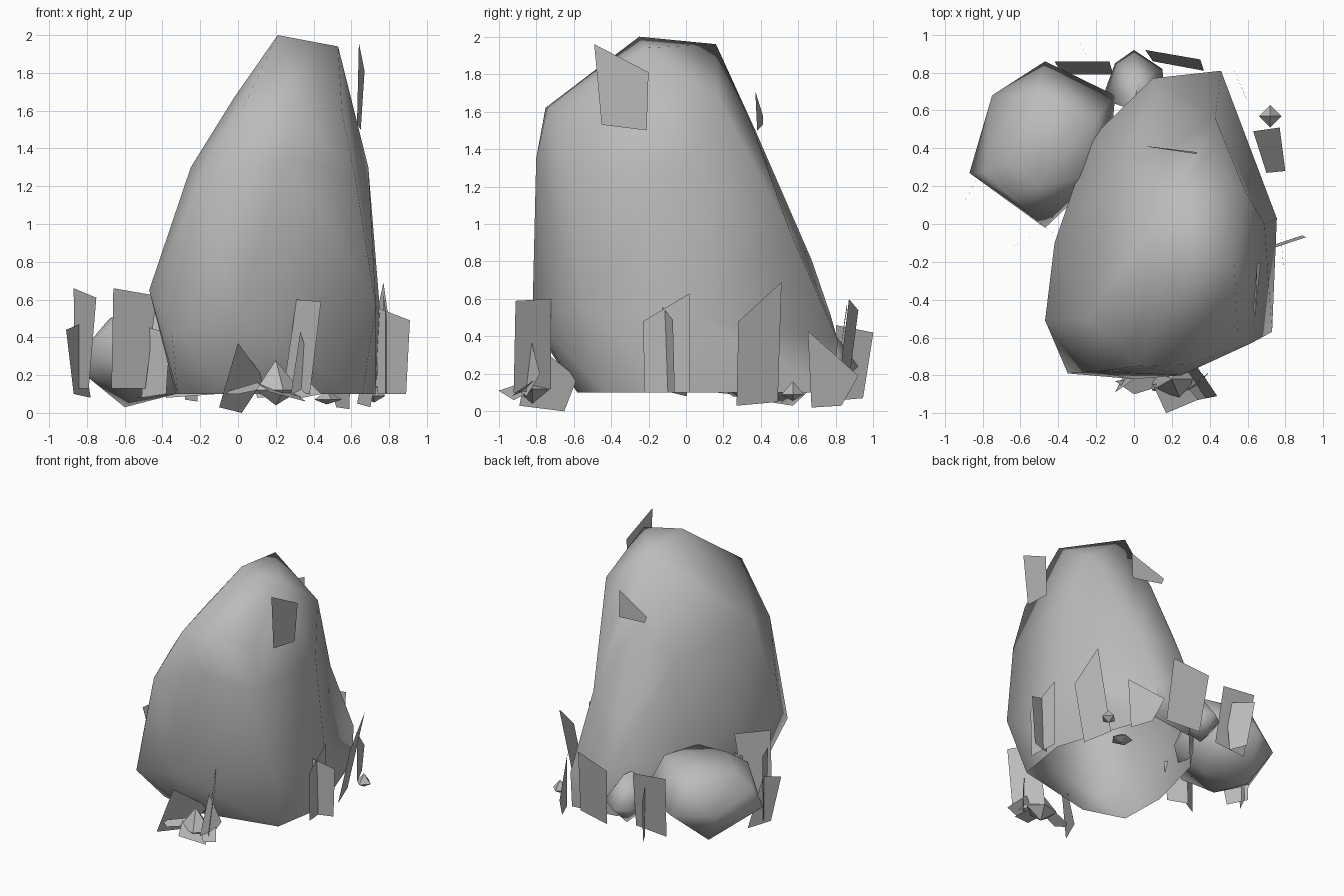
import bpy, bmesh, math
from mathutils import Vector

if "Cube" in bpy.data.objects:
    bpy.data.objects.remove(bpy.data.objects["Cube"])

stone = bpy.data.materials.new("stone_grey")
stone.diffuse_color = (0.5, 0.5, 0.5, 1)
stone.use_nodes = True
stone.node_tree.nodes["Principled BSDF"].inputs["Base Color"].default_value = stone.diffuse_color


def add_object(name, bm):
    mesh = bpy.data.meshes.new(name)
    bm.to_mesh(mesh)
    bm.free()
    obj = bpy.data.objects.new(name, mesh)
    mesh.materials.append(stone)
    bpy.context.collection.objects.link(obj)
    return obj


def rock(name, points, angle=38, open_below=None, dents=()):
    """Chiselled stone: hull around its corner points, soft between sharp edges."""
    bm = bmesh.new()
    for p in points:
        bm.verts.new(p)
    bmesh.ops.convex_hull(bm, input=bm.verts[:])
    loose = [v for v in bm.verts if not v.link_faces]
    bmesh.ops.delete(bm, geom=loose, context='VERTS')
    bmesh.ops.recalc_face_normals(bm, faces=bm.faces[:])
    # open underside
    if open_below is not None:
        under = [f for f in bm.faces if all(v.co.z < open_below for v in f.verts)]
        bmesh.ops.delete(bm, geom=under, context='FACES')
    # hollows pushed into the hull
    for old, new in dents:
        near = min(bm.verts, key=lambda v: (v.co - Vector(old)).length)
        near.co = new
    obj = add_object(name, bm)
    bpy.ops.object.select_all(action='DESELECT')
    bpy.context.view_layer.objects.active = obj
    obj.select_set(True)
    bpy.ops.object.shade_smooth_by_angle(angle=math.radians(angle))


def pebble(name, centre, size, sides=6):
    """Small faceted stone: ring with a top and bottom point."""
    c, (rx, ry, rz) = Vector(centre), size
    ring = [c + Vector((rx * math.cos(math.tau * i / sides),
                        ry * math.sin(math.tau * i / sides), 0)) for i in range(sides)]
    rock(name, ring + [c + Vector((0, 0, rz)), c - Vector((0, 0, rz * 0.5))], 20)


def leaf(name, *corners):
    """Flat four-cornered card."""
    bm = bmesh.new()
    bm.faces.new([bm.verts.new(c) for c in corners])
    add_object(name, bm)


# Main boulder, from foot to crown
foot = [(-.32, -.48, .1), (0, -.58, .1), (.66, -.43, .1), (.73, 0, .1),
        (.46, .79, .1), (.1, .74, .1), (-.2, .4, .1), (-.33, -.1, .1)]
belly = [(-.47, -.51, .65), (-.35, -.79, .42), (0, -.82, .5),
         (.73, -.57, .57), (.755, .03, .5), (.46, .81, .38),
         (.1, .77, .52), (-.23, .45, .5), (-.42, -.1, .6)]
shoulder = [(-.25, -.5, 1.3), (-.2, -.78, 1.2), (.25, -.8, 1.35), (.62, -.63, 1.25),
            (.69, 0, 1.3), (.5, .64, .9), (.12, .67, .81), (-.1, .32, 1.2)]
crown = [(.03, -.75, 1.62), (.3, -.74, 1.62), (.55, -.58, 1.6), (-.02, -.4, 1.67),
         (.59, .17, 1.67), (.15, .37, 1.5), (.38, .37, 1.48), (.21, -.25, 2),
         (.22, .16, 1.96), (.53, -.22, 1.94)]
rock("main_boulder", foot + belly + shoulder + crown, 75, .11,
     [((.5, .64, .9), (.43, .56, .95))])

# Lower stones behind the boulder
rock("side_boulder",
     [(-.87, .27, .25), (-.75, .68, .3), (-.47, .86, .3), (-.1, .68, .32),
      (-.13, .3, .3), (-.47, -.02, .28), (-.68, .33, .5), (-.52, .68, .57),
      (-.2, .56, .6), (-.28, .25, .59), (-.5, .2, .57), (-.64, .13, .5),
      (-.79, .27, .37), (-.6, .57, .03), (-.33, .4, .1), (-.55, .25, .08)], 80)
rock("back_boulder",
     [(-.17, .66, .25), (-.1, .85, .24), (0, .92, .24), (.15, .82, .25),
      (.17, .62, .25), (.02, .76, .46), (0, .6, .46), (0, .75, .08)], 80)

# Pebbles
pebble("front_pebble", (.2, -.82, .12), (.13, .1, .16), 5)
pebble("side_pebble", (.72, .57, .09), (.06, .06, .07), 4)
pebble("under_pebble", (.47, .42, .07), (.08, .08, .05), 5)

# Cards around the left side
leaf("left_leaf_tall", (-.87, .27, .66), (-.75, .03, .61), (-.79, .11, .13), (-.865, .26, .13))
leaf("left_leaf_front", (-.66, -.13, .66), (-.43, 0, .62), (-.49, -.034, .13), (-.67, -.136, .13))
leaf("left_leaf_outer", (-.91, .09, .44), (-.84, .22, .47), (-.78, .33, .08), (-.87, .165, .1))
leaf("left_leaf_inner", (-.5, 0, .46), (-.36, -.09, .42), (-.38, -.077, .1), (-.51, .006, .08))

# Cards along the back
leaf("back_leaf_left", (-.42, .86, .58), (-.13, .86, .55), (-.11, .79, .1), (-.38, .79, .08))
leaf("back_leaf_right", (.06, .92, .54), (.35, .87, .6), (.37, .81, .1), (.1, .86, .08))
leaf("back_leaf_end", (-.31, 1, .42), (-.2, .8, .46), (-.215, .827, .06), (-.28, .945, .07))

# Cards around the right side
leaf("right_leaf_flat", (.79, -.23, .48), (.77, .02, .63), (.77, .02, .1), (.79, -.22, .1))
leaf("right_leaf_cross", (.73, -.13, .56), (.91, -.07, .49), (.89, -.06, .1), (.74, -.11, .1))
leaf("right_leaf_tall", (.70, .27, .03), (.63, .49, .05), (.77, .51, .69), (.80, .28, .48))
leaf("right_leaf_corner", (.6, .65, .43), (.48, .92, .19), (.52, .83, .03), (.59, .67, .02))

# Cards in front
leaf("front_leaf_tall", (.31, -.72, .6), (.44, -.91, .59), (.38, -.92, .1), (.24, -.72, .12))
leaf("front_leaf_short", (.33, -.84, .43), (.4, -.78, .2), (.34, -.85, .08), (.28, -.88, .1))
leaf("front_leaf_low", (0, -.82, .37), (.14, -.58, .18), (.02, -.65, 0), (-.1, -.89, .03))
leaf("ground_leaf_left", (-.1, -.83, .1), (.1, -.8, .16), (.2, -.84, .14), (.0, -.9, .1))
leaf("ground_leaf_right", (.1, -.85, .16), (.17, -1, .11), (.36, -.92, .06), (.28, -.8, .12))
leaf("ground_leaf_end", (.26, -.84, .12), (.36, -.79, .18), (.44, -.91, .1), (.34, -.93, .08))

# Cards clinging to the upper boulder
leaf("upper_leaf_right", (.64, -.49, 1.96), (.67, -.2, 1.81), (.65, -.21, 1.5), (.63, -.45, 1.53))
leaf("upper_leaf_back", (.06, .41, 1.58), (.33, .37, 1.71), (.33, .38, 1.5), (.08, .41, 1.53))
